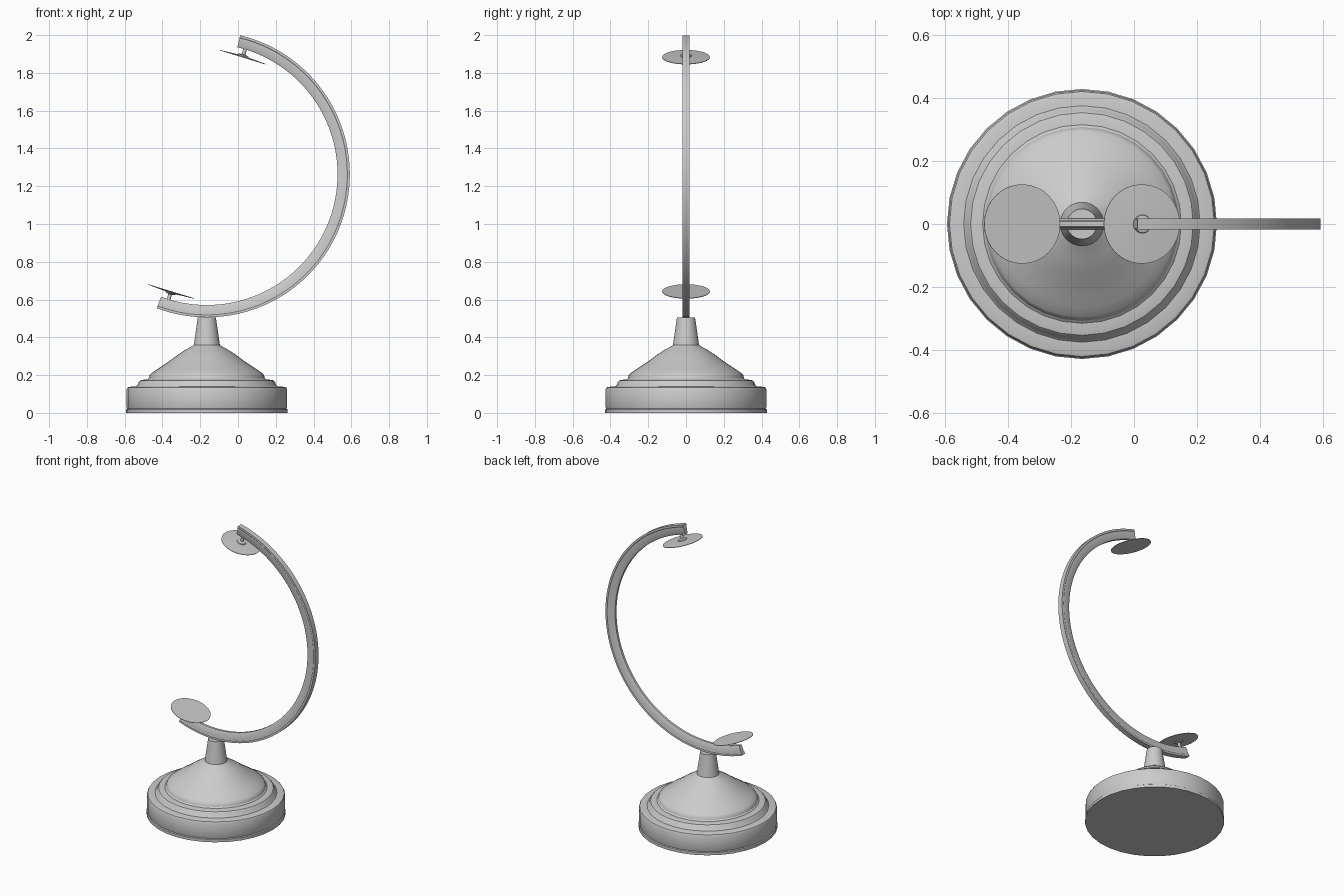
import bpy, bmesh
from math import cos, sin, pi, radians
from mathutils import Matrix, Vector

if "Cube" in bpy.data.objects:
    bpy.data.objects.remove(bpy.data.objects["Cube"])

AXIS_X = -0.165                       # vertical axis of the base
CENTRE = Vector((AXIS_X, 0, 1.263))   # centre of the arm's circle
TILT = radians(17)                    # lean of the pivot axis


def finish(name, bm, angle=30):
    bmesh.ops.recalc_face_normals(bm, faces=bm.faces)
    mesh = bpy.data.meshes.new(name)
    bm.to_mesh(mesh)
    bm.free()
    obj = bpy.data.objects.new(name, mesh)
    bpy.context.collection.objects.link(obj)
    bpy.ops.object.select_all(action='DESELECT')
    bpy.context.view_layer.objects.active = obj
    obj.select_set(True)
    bpy.ops.object.shade_smooth_by_angle(angle=radians(angle))
    return obj


def loft(bm, rings):
    """Skin a row of closed rings and cap both ends."""
    rows = [[bm.verts.new(p) for p in ring] for ring in rings]
    for a, b in zip(rows, rows[1:]):
        for i in range(len(a)):
            j = (i + 1) % len(a)
            bm.faces.new((a[i], a[j], b[j], b[i]))
    bm.faces.new(rows[0])
    bm.faces.new(rows[-1])


def turned(name, profile, matrix, sides=32):
    bm = bmesh.new()
    loft(bm, [[matrix @ Vector((r * cos(2 * pi * i / sides), r * sin(2 * pi * i / sides), z))
               for i in range(sides)] for r, z in profile])
    return finish(name, bm)


# Stepped base rising into a tapered neck
base_profile = [
    (0.428, 0), (0.428, 0.018), (0.422, 0.022), (0.425, 0.03), (0.425, 0.125),
    (0.42, 0.135), (0.41, 0.138), (0.375, 0.14), (0.367, 0.148), (0.362, 0.162),
    (0.353, 0.172), (0.34, 0.175), (0.315, 0.177), (0.307, 0.184), (0.303, 0.2),
    (0.295, 0.209), (0.265, 0.23), (0.23, 0.253), (0.195, 0.277), (0.155, 0.307),
    (0.115, 0.333), (0.075, 0.355), (0.069, 0.36), (0.048, 0.505)]
turned("base", base_profile, Matrix.Translation((AXIS_X, 0, 0)))

# Curved arm: a flanged outer edge with a tapering web, as (radius, half width)
half = [(0.757, 0.018), (0.744, 0.018), (0.74, 0.015), (0.7, 0.013), (0.692, 0.008)]
section = half + [(r, -y) for r, y in reversed(half)]
steps = 64
start, end = radians(-110.5), radians(76.5)
bm = bmesh.new()
rings = []
for k in range(steps + 1):
    a = start + (end - start) * k / steps
    rings.append([CENTRE + Vector((r * cos(a), y, r * sin(a))) for r, y in section])
loft(bm, rings)
finish("arm", bm)

# Pivot plates facing each other along the tilted axis
for name, turn in (("upper", TILT), ("lower", TILT + pi)):
    matrix = Matrix.Translation(CENTRE) @ Matrix.Rotation(turn, 4, 'Y')
    turned(name + "_plate", [(0.126, 0.647), (0.126, 0.65), (0.035, 0.655)], matrix)
    turned(name + "_pivot", [(0.03, 0.654), (0.028, 0.66), (0.01, 0.664), (0.01, 0.7)],
           matrix, 16)
